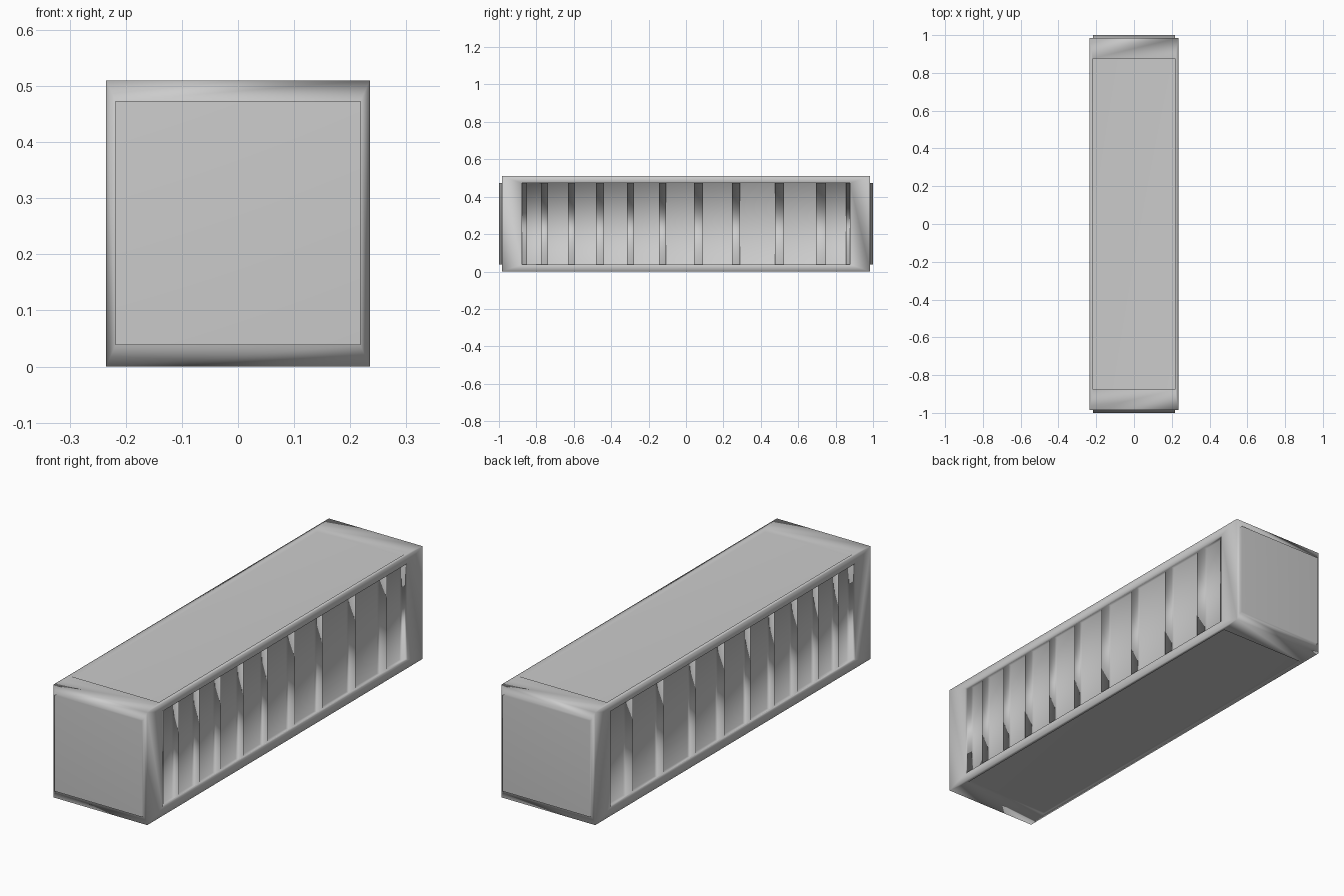
import bpy, bmesh
from mathutils import Vector

if "Cube" in bpy.data.objects:
    bpy.data.objects.remove(bpy.data.objects["Cube"])

HX, HY, H = 0.235, 0.985, 0.51      # body half width, half length, height
PX, PY = 0.218, 0.877               # panel half width, half length
Z0, Z1 = 0.038, 0.473               # panel bottom and top
FLOOR, RIB = 0.026, 0.013           # side recess depth, rib crest depth

bm = bmesh.new()


def face(points):
    return bm.faces.new([bm.verts.new(p) for p in points])


def ring(outer, inner):
    for i in range(4):
        j = (i + 1) % 4
        face([outer[i], outer[j], inner[j], inner[i]])


def rect(axis, d, a0, a1, b0, b1):
    pts = []
    for a, b in ((a0, b0), (a1, b0), (a1, b1), (a0, b1)):
        p = [a, b]
        p.insert(axis, d)
        pts.append(Vector(p))
    return pts


def panel_side(axis, rim, panel, outer, inner):
    o, i, p = rect(axis, rim, *outer), rect(axis, rim, *inner), rect(axis, panel, *inner)
    ring(o, i)
    ring(i, p)
    face(p)


# raised end panels
for s in (-1, 1):
    panel_side(1, s * HY, s * 1.0, (-HX, HX, 0, H), (-PX, PX, Z0, Z1))

# recessed roof and underside
for rim, deep in ((H, H - 0.015), (0, 0.015)):
    panel_side(2, rim, deep, (-HX, HX, -HY, HY), (-PX, PX, -PY, PY))

# ribbed side profile: rib spans along the length
ribs = [(-PY, -.85), (-.775, -.738), (-.631, -.594), (-.481, -.438),
        (-.316, -.278), (-.144, -.107), (.043, .091), (.246, .289),
        (.476, .524), (.695, .749), (.856, PY)]
profile = []
for a, b in ribs:
    if a > -PY:
        profile.append((a, FLOOR))
    profile += [(a, RIB), (b, RIB)]
    if b < PY:
        profile.append((b, FLOOR))

for s in (-1, 1):
    inner = rect(0, s * HX, -PY, PY, Z0, Z1)
    ring(rect(0, s * HX, -HY, HY, 0, H), inner)
    pts = [(s * (HX - d), y) for y, d in profile]
    # corrugated wall
    for (xa, ya), (xb, yb) in zip(pts, pts[1:]):
        face([(xa, ya, Z0), (xb, yb, Z0), (xb, yb, Z1), (xa, ya, Z1)])
    # recess ledges above and below, and at both ends
    for z in (Z0, Z1):
        face([(s * HX, -PY, z)] + [(x, y, z) for x, y in pts] + [(s * HX, PY, z)])
    for x, y in (pts[0], pts[-1]):
        face([(s * HX, y, Z0), (x, y, Z0), (x, y, Z1), (s * HX, y, Z1)])

bmesh.ops.remove_doubles(bm, verts=bm.verts[:], dist=0.0005)
bmesh.ops.recalc_face_normals(bm, faces=bm.faces[:])
for f in bm.faces:
    f.smooth = True

mesh = bpy.data.meshes.new("container_body")
bm.to_mesh(mesh)
bm.free()
body = bpy.data.objects.new("container_body", mesh)
bpy.context.collection.objects.link(body)

# soft shading that keeps the big panels flat
mod = body.modifiers.new("soft_normals", 'WEIGHTED_NORMAL')
mod.weight = 50
